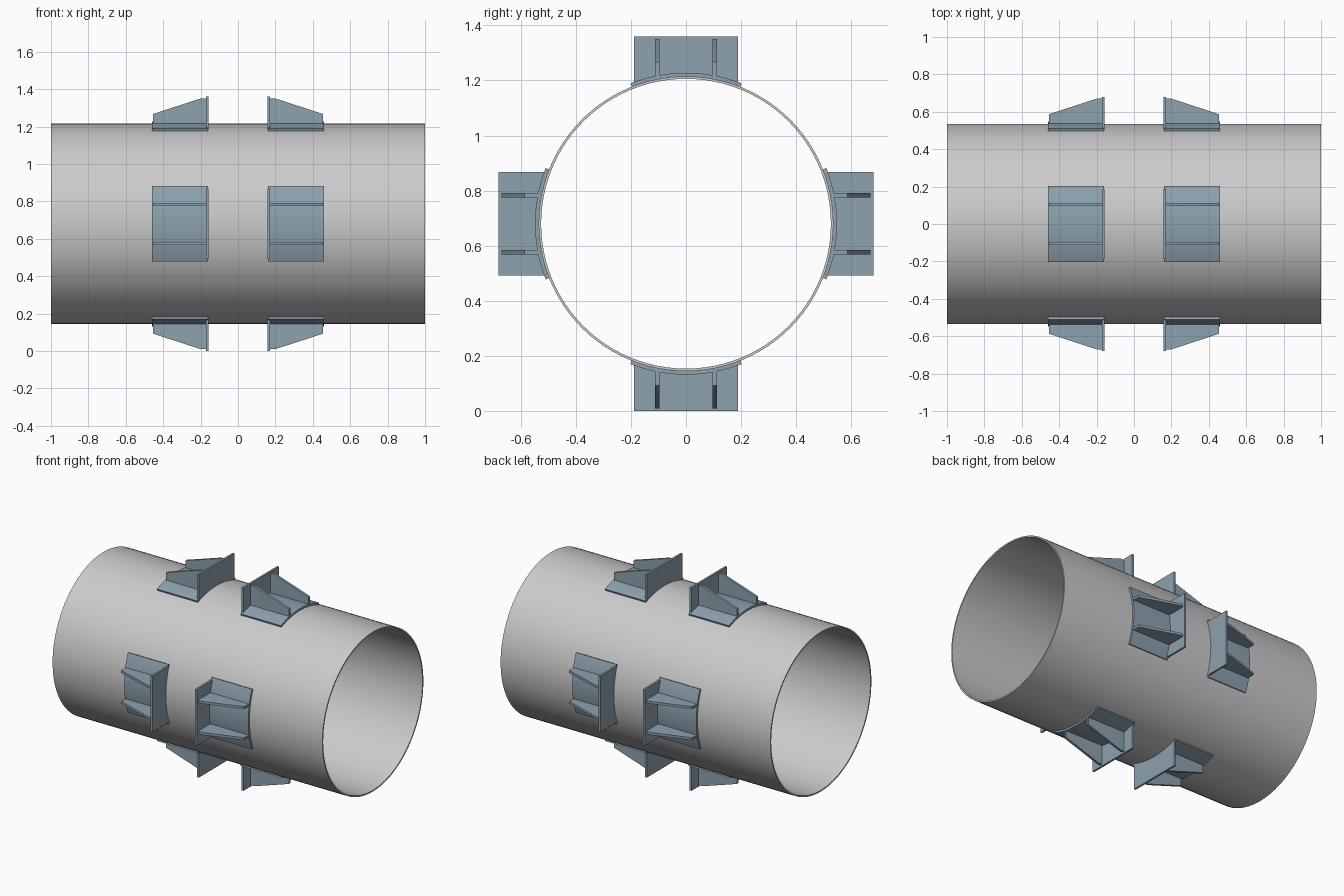
import bpy, bmesh
from math import sin, cos, pi, asin, radians
from mathutils import Matrix

if "Cube" in bpy.data.objects:
    bpy.data.objects.remove(bpy.data.objects["Cube"])

CZ = 0.68               # pipe axis height
R_OUT, R_IN = 0.535, 0.526
PAD_OUT = 0.548

steel = bpy.data.materials.new("slate_steel")
steel.diffuse_color = (0.27, 0.36, 0.43, 1)
steel.use_nodes = True
steel.node_tree.nodes["Principled BSDF"].inputs["Base Color"].default_value = steel.diffuse_color


def finish(bm, name, mat=None):
    bmesh.ops.recalc_face_normals(bm, faces=bm.faces)
    me = bpy.data.meshes.new(name)
    bm.to_mesh(me)
    bm.free()
    ob = bpy.data.objects.new(name, me)
    bpy.context.collection.objects.link(ob)
    if mat:
        me.materials.append(mat)
    me.shade_smooth()
    me.set_sharp_from_angle(angle=radians(30))
    return ob


def prism(name, points, offset, matrix):
    """Extrude a closed 3D outline by offset, then place it."""
    bm = bmesh.new()
    face = bm.faces.new([bm.verts.new(p) for p in points])
    ext = bmesh.ops.extrude_face_region(bm, geom=[face])
    verts = [v for v in ext["geom"] if isinstance(v, bmesh.types.BMVert)]
    bmesh.ops.translate(bm, verts=verts, vec=offset)
    bm.transform(matrix)
    return finish(bm, name, steel)


def arc(r, half_width, n=16):
    """(y, z) points of an arc over the pipe, from -half_width to +half_width."""
    a = asin(half_width / r)
    return [(r * sin(-a + 2 * a * i / n), r * cos(-a + 2 * a * i / n)) for i in range(n + 1)]


# Pipe: ring profile swept round the x axis
bm = bmesh.new()
N = 96
rings = [[bm.verts.new((x, r * cos(2 * pi * i / N), CZ + r * sin(2 * pi * i / N))) for i in range(N)]
         for x, r in ((-1, R_OUT), (1, R_OUT), (1, R_IN), (-1, R_IN))]
for k in range(4):
    a, b = rings[k], rings[(k + 1) % 4]
    for i in range(N):
        j = (i + 1) % N
        bm.faces.new((a[i], a[j], b[j], b[i]))
finish(bm, "pipe")

# Bracket outlines, drawn for the top bracket on the +x side
pad = [(0.16, y, z) for y, z in arc(R_OUT, 0.197) + arc(PAD_OUT, 0.202)[::-1]]
stop = [(0.159, y, z) for y, z in arc(0.541, 0.188) + [(0.188, 0.68), (-0.188, 0.68)]]
RIB_T = 0.016
rib = [(0.165, 0.53), (0.165, 0.67), (0.20, 0.67), (0.455, 0.587), (0.455, 0.53)]

# Four brackets round the pipe, mirrored left and right
for side, sx in (("left", -1), ("right", 1)):
    for q, pos in enumerate(("top", "front", "bottom", "back")):
        m = (Matrix.Translation((0, 0, CZ)) @ Matrix.Rotation(q * pi / 2, 4, 'X')
             @ Matrix.Diagonal((sx, 1, 1, 1)))
        tag = f"{pos}_{side}"
        prism(f"saddle_pad_{tag}", pad, (0.30, 0, 0), m)
        prism(f"stop_plate_{tag}", stop, (0.013, 0, 0), m)
        for k, yc in enumerate((-0.104, 0.104)):
            outline = [(x, yc - RIB_T / 2, z) for x, z in rib]
            prism(f"gusset_{tag}_{k + 1}", outline, (0, RIB_T, 0), m)
